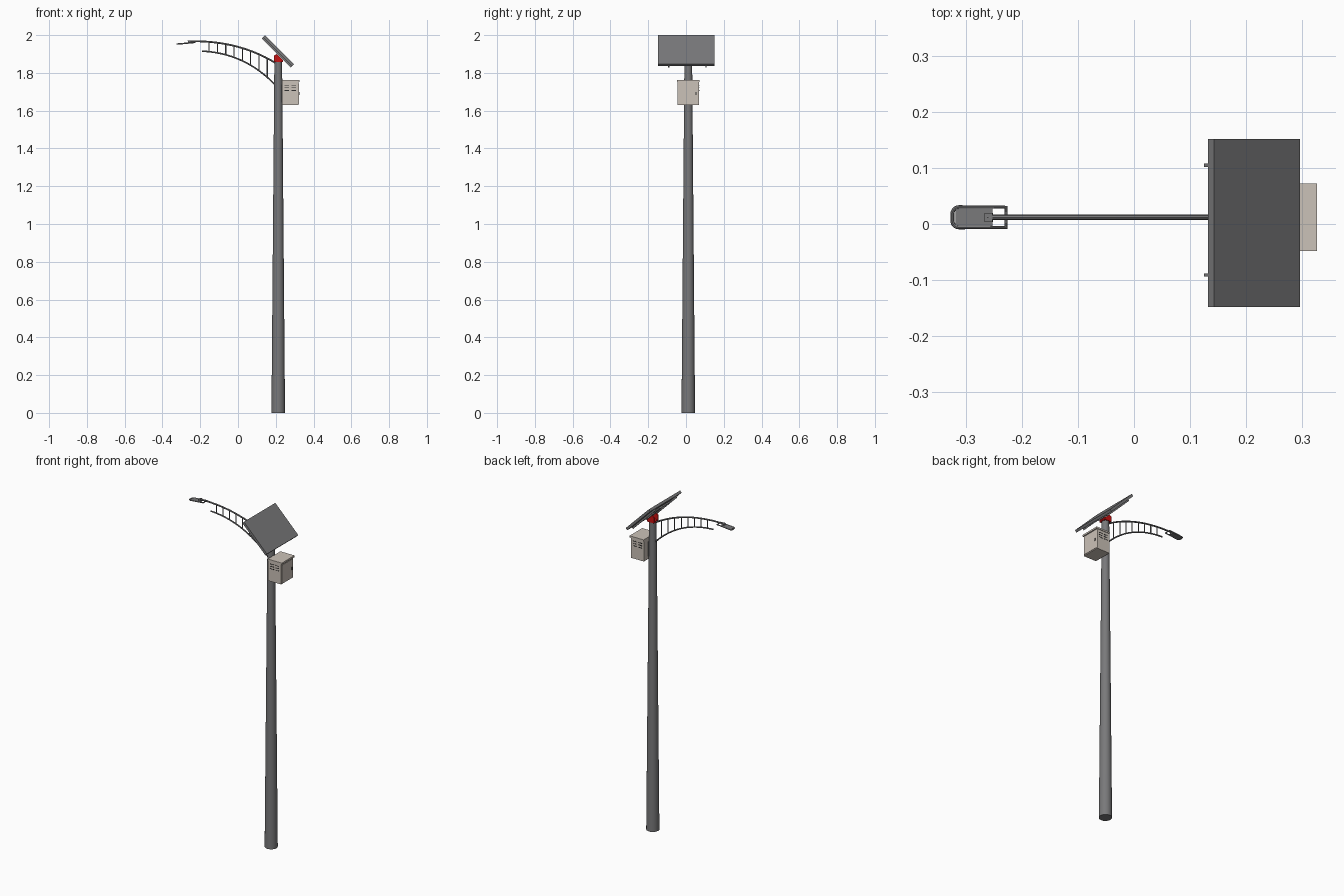
import bpy, bmesh, math
from mathutils import Matrix, Vector

if "Cube" in bpy.data.objects:
    bpy.data.objects.remove(bpy.data.objects["Cube"])

CX, CY = 0.213, 0.012            # pole axis


def material(name, col):
    m = bpy.data.materials.new(name)
    m.diffuse_color = (*col, 1)
    m.use_nodes = True
    m.node_tree.nodes["Principled BSDF"].inputs["Base Color"].default_value = m.diffuse_color
    return m


GREY = material("metal grey", (0.19, 0.19, 0.195))
BEIGE = material("cabinet beige", (0.60, 0.54, 0.48))
RED = material("bracket red", (0.60, 0.005, 0.005))
DARK = material("vent dark", (0.03, 0.03, 0.03))


def from_bmesh(name, bm, mat):
    bmesh.ops.recalc_face_normals(bm, faces=bm.faces)
    me = bpy.data.meshes.new(name)
    bm.to_mesh(me)
    bm.free()
    me.materials.append(mat)
    ob = bpy.data.objects.new(name, me)
    bpy.context.collection.objects.link(ob)
    return ob


def smooth(ob):
    bpy.ops.object.select_all(action='DESELECT')
    ob.select_set(True)
    bpy.context.view_layer.objects.active = ob
    bpy.ops.object.shade_smooth_by_angle(angle=math.radians(40))


def box(name, centre, size, mat, frame=Matrix()):
    bm = bmesh.new()
    bmesh.ops.create_cube(bm, size=1, matrix=frame @ Matrix.Translation(centre)
                          @ Matrix.Diagonal((*size, 1)))
    return from_bmesh(name, bm, mat)


def tube(name, pts, r, mat=GREY, cyclic=False):
    cu = bpy.data.curves.new(name, 'CURVE')
    cu.dimensions = '3D'
    cu.bevel_depth, cu.bevel_resolution, cu.use_fill_caps = r, 2, True
    sp = cu.splines.new('POLY')
    sp.points.add(len(pts) - 1)
    for p, co in zip(sp.points, pts):
        p.co = (*co, 1)
    sp.use_cyclic_u = cyclic
    cu.materials.append(mat)
    ob = bpy.data.objects.new(name, cu)
    bpy.context.collection.objects.link(ob)
    bpy.ops.object.select_all(action='DESELECT')
    ob.select_set(True)
    bpy.context.view_layer.objects.active = ob
    bpy.ops.object.convert(target='MESH')
    smooth(bpy.context.view_layer.objects.active)


def prism(name, profile, y0, y1, mat):
    """Extrude an (x, z) profile along y."""
    bm = bmesh.new()
    f = bm.faces.new([bm.verts.new((x, y0, z)) for x, z in profile])
    ext = bmesh.ops.extrude_face_region(bm, geom=[f])["geom"]
    bmesh.ops.translate(bm, vec=(0, y1 - y0, 0),
                        verts=[v for v in ext if isinstance(v, bmesh.types.BMVert)])
    return from_bmesh(name, bm, mat)


# tapered pole
bm = bmesh.new()
bmesh.ops.create_cone(bm, cap_ends=True, segments=32, radius1=0.036, radius2=0.0205,
                      depth=1.862, matrix=Matrix.Translation((CX, CY, 0.931)))
smooth(from_bmesh("pole", bm, GREY))

# red tilt bracket: cap plate and two wedge cheeks
box("bracket_base", (CX, CY, 1.862), (0.046, 0.044, 0.008), RED)
wedge = [(0.19, 1.858), (0.19, 1.892), (0.205, 1.90), (0.237, 1.868), (0.237, 1.858)]
for side in (-1, 1):
    y = CY + side * 0.019
    prism("bracket_cheek", wedge, y - 0.004, y + 0.004, RED)

# solar panel tilted 45 degrees, with support rails beneath
tilt = Matrix.Translation((0.214, 0, 1.918)) @ Matrix.Rotation(math.radians(45), 4, 'Y')
box("solar_panel", (0, 0.002, 0), (0.217, 0.299, 0.015), GREY, tilt)
for side in (-1, 1):
    box("panel_rail", (0, 0.007 + side * 0.098, -0.0125), (0.217, 0.006, 0.010), GREY, tilt)
    box("panel_cross_rail", (side * 0.05, 0.007, -0.0115), (0.008, 0.19, 0.008), GREY, tilt)
box("panel_centre_rail", (0, CY, -0.0125), (0.13, 0.03, 0.010), GREY, tilt)


# lamp arm: two arcs joined by upright rungs
def arc(a, b, c, n=20):
    a, b, c = (Vector((x, CY, z)) for x, z in (a, b, c))
    return [a * (1 - t) ** 2 + b * 2 * t * (1 - t) + c * t * t
            for t in (i / n for i in range(n + 1))]


def height(pts, x):
    for p, q in zip(pts, pts[1:]):
        if p.x <= x <= q.x:
            return p.z + (q.z - p.z) * (x - p.x) / (q.x - p.x)


upper = arc((-0.262, 1.967), (0.0, 1.975), (0.203, 1.85))
lower = arc((-0.19, 1.915), (0.04, 1.905), (0.203, 1.73))
tube("arm_upper", upper, 0.0048)
tube("arm_lower", lower, 0.0042)
for i in range(8):
    x = -0.153 + i * 0.044
    tube("arm_rung", [(x, CY, height(lower, x)), (x, CY, height(upper, x))], 0.0028)

# lamp head: rounded tube frame, lamp plate and arm clamp
lamp = Matrix.Translation((-0.276, CY, 1.957)) @ Matrix.Rotation(math.radians(-5), 4, 'Y')
loop = [(0.048, -0.018), (0.048, 0.018)]
for side in (1, -1):
    corner = [(-0.036 - 0.012 * math.sin(a), side * (0.006 + 0.012 * math.cos(a)))
              for a in (math.radians(d) for d in range(0, 91, 18))]
    loop += corner if side == 1 else corner[::-1]
tube("lamp_frame", [lamp @ Vector((x, y, 0)) for x, y in loop], 0.0035, cyclic=True)
box("lamp_plate", (-0.009, 0, -0.001), (0.066, 0.034, 0.006), GREY, lamp)
box("lamp_clamp", (0.018, 0, 0.007), (0.014, 0.016, 0.012), GREY, lamp)

# equipment cabinet with lid, door, latch and side vents
box("cabinet", (0.276, CY, 1.691), (0.086, 0.114, 0.122), BEIGE)
box("cabinet_lid", (0.279, CY, 1.757), (0.094, 0.121, 0.010), BEIGE)
box("cabinet_door", (0.320, CY, 1.690), (0.004, 0.104, 0.110), BEIGE)
box("cabinet_latch", (0.323, CY + 0.042, 1.69), (0.004, 0.005, 0.016), DARK)
box("cabinet_mount", (0.236, CY, 1.69), (0.012, 0.03, 0.09), GREY)
for side in (-1, 1):
    for col in (-1, 1):
        for row in range(3):
            box("cabinet_vent", (0.276 + col * 0.018, CY + side * 0.0572, 1.735 - row * 0.014),
                (0.024, 0.002, 0.004), DARK)
